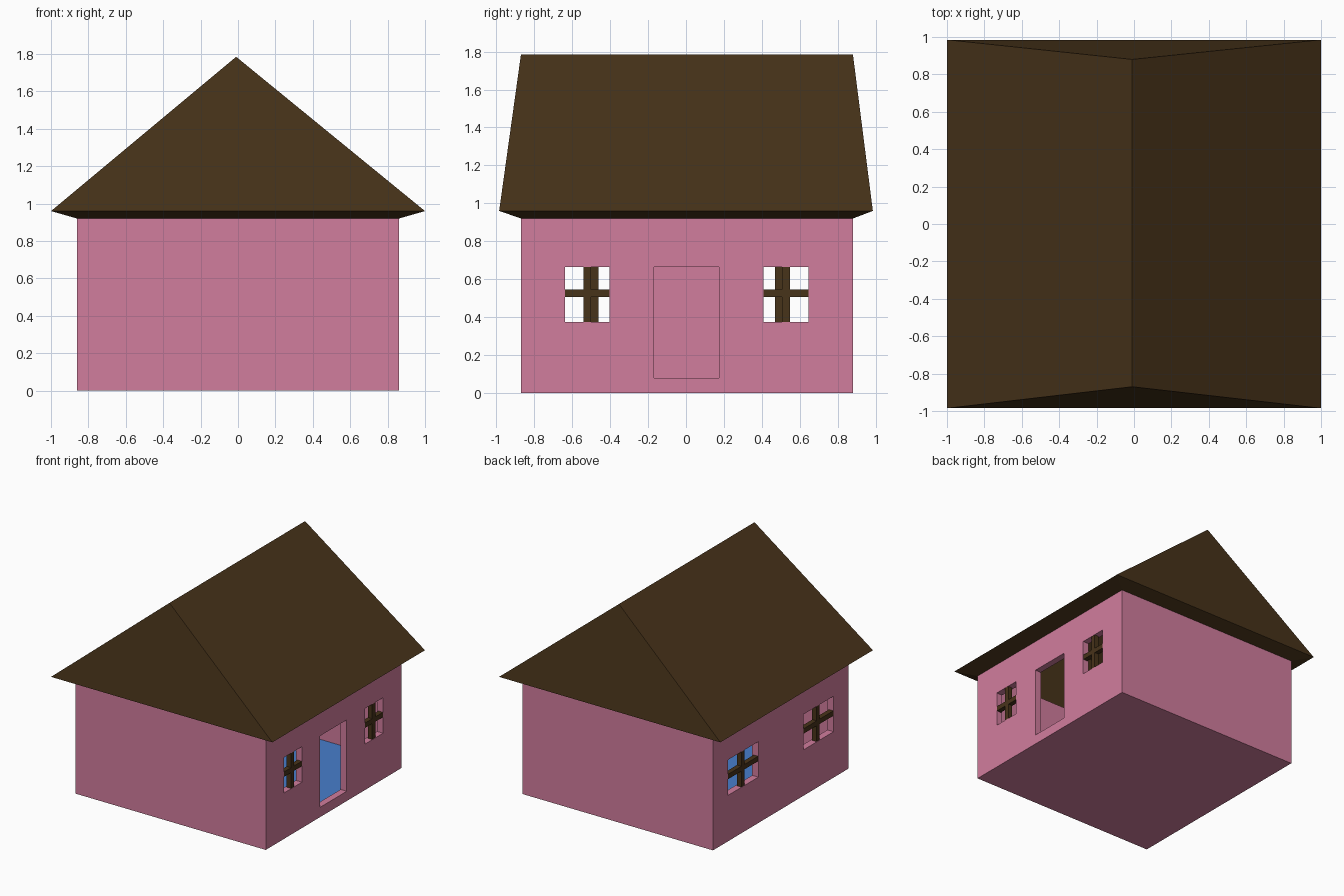
import bpy, bmesh

if "Cube" in bpy.data.objects:
    bpy.data.objects.remove(bpy.data.objects["Cube"])


def material(name, rgb):
    m = bpy.data.materials.new(name)
    m.diffuse_color = (*rgb, 1)
    m.use_nodes = True
    m.node_tree.nodes["Principled BSDF"].inputs["Base Color"].default_value = m.diffuse_color
    return m


PINK = material("pink_plaster", (0.64, 0.205, 0.34))
BROWN = material("dark_wood", (0.064, 0.033, 0.010))
BLUE = material("blue_floor", (0.065, 0.21, 0.60))


def add_mesh(name, bm, mat):
    bmesh.ops.recalc_face_normals(bm, faces=bm.faces)
    me = bpy.data.meshes.new(name)
    bm.to_mesh(me)
    bm.free()
    ob = bpy.data.objects.new(name, me)
    bpy.context.collection.objects.link(ob)
    me.materials.append(mat)
    return ob


def box(name, x, y, z, mat):
    """Box from (min, max) ranges on each axis."""
    bm = bmesh.new()
    bmesh.ops.create_cube(bm, size=1)
    for v in bm.verts:
        v.co = [(r[0] + r[1]) / 2 + c * (r[1] - r[0]) for c, r in zip(v.co, (x, y, z))]
    return add_mesh(name, bm, mat)


def cut(target, x, y, z):
    cutter = box("cutter", x, y, z, PINK)
    cutter.hide_render = True
    mod = target.modifiers.new("cut", 'BOOLEAN')
    mod.operation = 'DIFFERENCE'
    mod.solver = 'EXACT'
    mod.object = cutter
    bpy.context.view_layer.objects.active = target
    bpy.ops.object.modifier_apply(modifier=mod.name)
    bpy.data.objects.remove(cutter)


X, Y0, Y1 = 0.86, -0.87, 0.88      # outer wall faces
T, FLOOR, TOP = 0.055, 0.07, 0.92  # wall thickness, floor level, wall top
BAR = 0.02                         # half width of window bars

# Hollow house body, open at the top
walls = box("walls", (-X, X), (Y0, Y1), (0, TOP), PINK)
cut(walls, (-X + T, X - T), (Y0 + T, Y1 - T), (FLOOR, 1.2))

# Doorway in the right wall
cut(walls, (X - 2 * T, X + 0.1), (-0.17, 0.175), (0.08, 0.663))

# Windows: side, centre y, width (the left wall has wider ones)
for side, label, cy, width in ((1, "right_front", -0.52, 0.235),
                               (1, "right_back", 0.527, 0.235),
                               (-1, "left_front", -0.481, 0.39),
                               (-1, "left_back", 0.49, 0.39)):
    span = (cy - width / 2, cy + width / 2)
    cut(walls, sorted((side * (X - 2 * T), side * (X + 0.1))), span, (0.375, 0.665))
    depth = sorted((side * (X - 0.042), side * (X - 0.002)))
    box(f"{label}_window_upright", depth, (cy - BAR, cy + BAR), (0.375, 0.665), BROWN)
    box(f"{label}_window_crossbar", depth, span, (0.505, 0.545), BROWN)

# Blue interior floor
walls.data.materials.append(BLUE)
for p in walls.data.polygons:
    if abs(p.center.z - FLOOR) < 0.002 and p.normal.z > 0.9:
        p.material_index = 1

# Hollow roof: sloping soffit from the wall top to the eaves, then up to the ridge
bm = bmesh.new()


def ring(x, y0, y1, z):
    return [bm.verts.new(c) for c in ((-x, y0, z), (x, y0, z), (x, y1, z), (-x, y1, z))]


inner = ring(X, Y0, Y1, TOP)
eave = ring(1.0, -0.985, 0.985, 0.96)
front, back = (bm.verts.new((-0.01, y, 1.785)) for y in (Y0, Y1))
for i in range(4):
    j = (i + 1) % 4
    bm.faces.new((inner[i], inner[j], eave[j], eave[i]))
bm.faces.new((eave[0], eave[1], front))
bm.faces.new((eave[1], eave[2], back, front))
bm.faces.new((eave[2], eave[3], back))
bm.faces.new((eave[3], eave[0], front, back))
add_mesh("roof", bm, BROWN)
